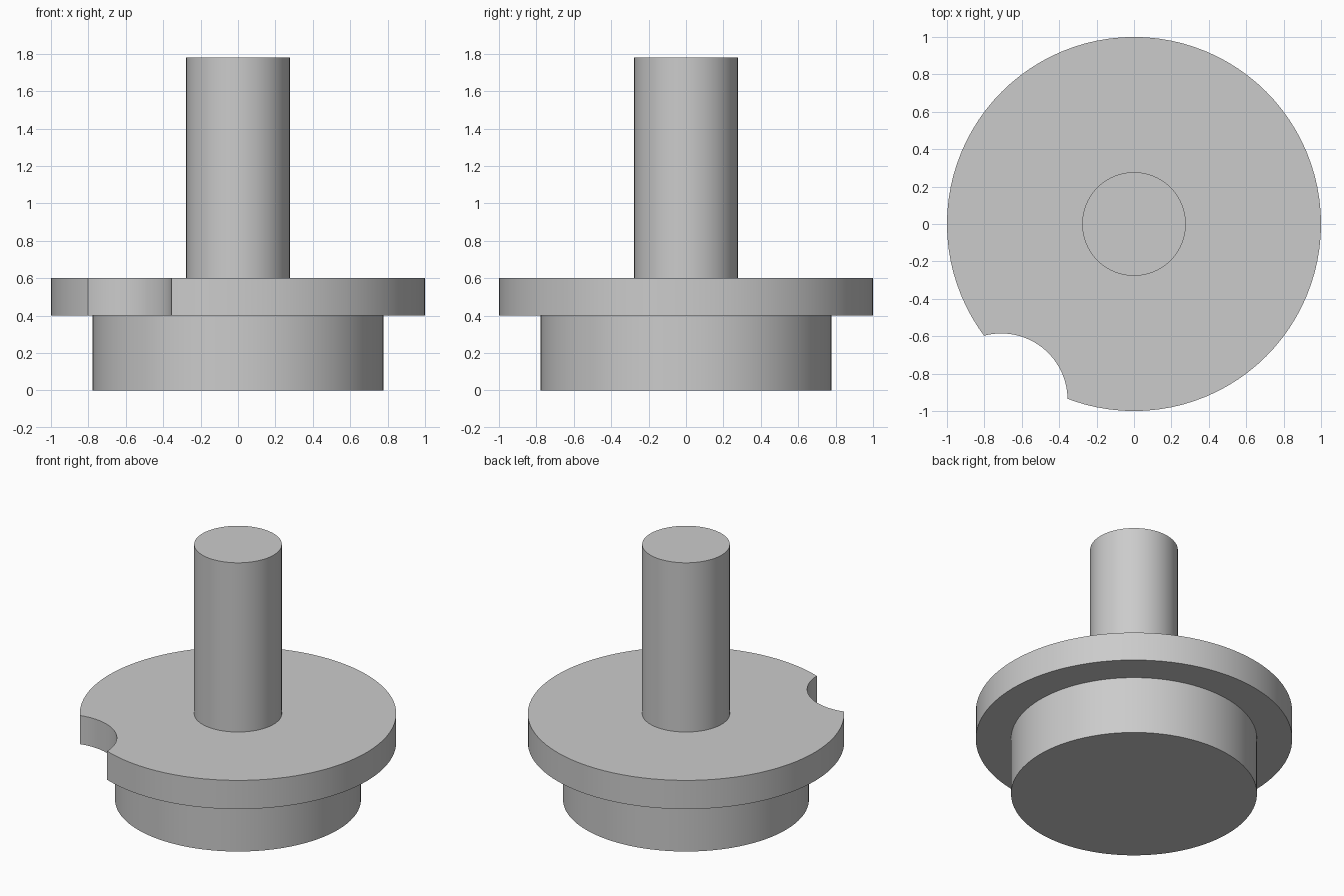
import bpy, bmesh
from math import radians, tau
from mathutils import Vector

cube = bpy.data.objects.get("Cube")
if cube:
    bpy.data.objects.remove(cube, do_unlink=True)

SEGMENTS = 96

# Plain grey metal
grey = bpy.data.materials.new("grey metal")
grey.use_nodes = True
grey.diffuse_color = (0.6, 0.6, 0.6, 1)
grey.node_tree.nodes["Principled BSDF"].inputs["Base Color"].default_value = grey.diffuse_color


def lathe(name, profile):
    """Spin a (radius, height) profile that starts and ends on the z axis."""
    bm = bmesh.new()
    verts = [bm.verts.new((r, 0, z)) for r, z in profile]
    edges = [bm.edges.new(pair) for pair in zip(verts, verts[1:])]
    bmesh.ops.spin(bm, geom=verts + edges, cent=(0, 0, 0), axis=(0, 0, 1),
                   angle=tau, steps=SEGMENTS, use_merge=True)
    bmesh.ops.remove_doubles(bm, verts=bm.verts[:], dist=1e-5)
    bmesh.ops.recalc_face_normals(bm, faces=bm.faces[:])
    mesh = bpy.data.meshes.new(name)
    bm.to_mesh(mesh)
    bm.free()
    mesh.materials.append(grey)
    obj = bpy.data.objects.new(name, mesh)
    bpy.context.collection.objects.link(obj)
    return obj


# Stepped body: base disc, wide flange and shaft in one solid
base_r, flange_r, shaft_r = 0.777, 1.0, 0.277
flange_bottom, flange_top, top = 0.4, 0.6, 1.78
body = lathe("flanged_shaft", [
    (0, 0), (base_r, 0), (base_r, flange_bottom), (flange_r, flange_bottom),
    (flange_r, flange_top), (shaft_r, flange_top), (shaft_r, top), (0, top)])

# Round notch through the rim of the flange
notch_r = 0.355
cutter = lathe("notch_cutter", [(0, 0.3), (notch_r, 0.3), (notch_r, 0.7), (0, 0.7)])
cutter.location = Vector((-0.71, -0.94, 0))
cutter.hide_render = True

bpy.ops.object.select_all(action="DESELECT")
body.select_set(True)
bpy.context.view_layer.objects.active = body
cut = body.modifiers.new("notch", "BOOLEAN")
cut.operation, cut.solver, cut.object = "DIFFERENCE", "EXACT", cutter
bpy.ops.object.modifier_apply(modifier=cut.name)
bpy.data.objects.remove(cutter, do_unlink=True)

# Smooth walls, crisp rims
bpy.ops.object.shade_smooth_by_angle(angle=radians(30))
